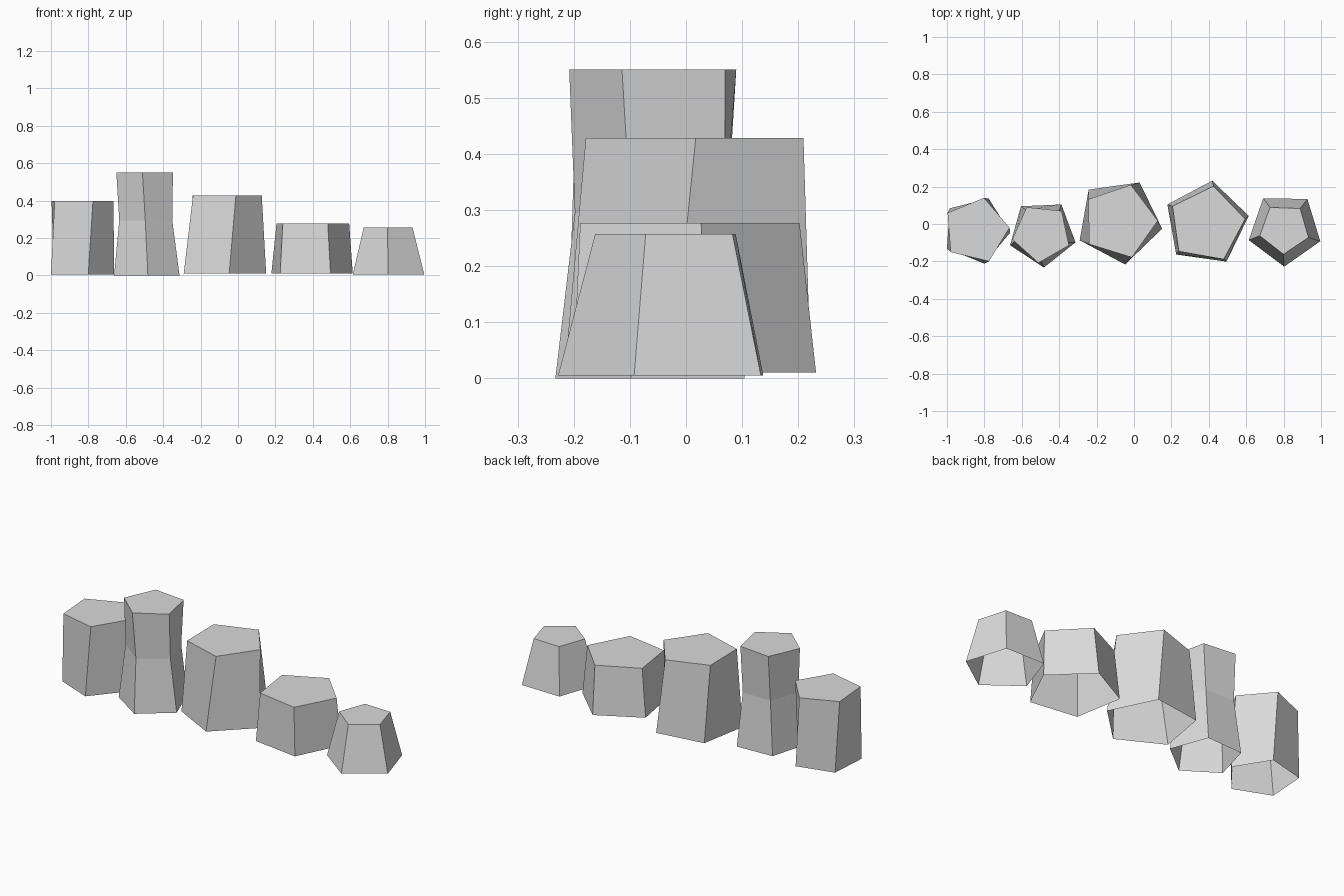
import bpy
import bmesh
from math import cos, sin, radians, tau

cube = bpy.data.objects.get("Cube")
if cube:
    bpy.data.objects.remove(cube, do_unlink=True)

stone = bpy.data.materials.new("pale_grey_stone")
stone.use_nodes = True
colour = (0.7, 0.7, 0.7, 1)
stone.diffuse_color = colour
stone.node_tree.nodes["Principled BSDF"].inputs["Base Color"].default_value = colour

SIDES = 5


def make_stone(name, sections):
    """Loft pentagons, each given as (x, y, z, radius, angle of one corner).

    The stone is a shell with a closed top and an open underside."""
    bm = bmesh.new()
    rings = []
    for x, y, z, radius, turn in sections:
        angles = [radians(turn) + tau * i / SIDES for i in range(SIDES)]
        rings.append([bm.verts.new((x + radius * cos(a), y + radius * sin(a), z))
                      for a in angles])
    for low, high in zip(rings, rings[1:]):
        for i in range(SIDES):
            j = (i + 1) % SIDES
            bm.faces.new((low[i], low[j], high[j], high[i]))
    bm.faces.new(rings[-1])
    mesh = bpy.data.meshes.new(name)
    bm.to_mesh(mesh)
    bm.free()
    mesh.materials.append(stone)
    obj = bpy.data.objects.new(name, mesh)
    bpy.context.collection.objects.link(obj)


# Straight column at the right end
make_stone("straight_stone", [(-0.845, -0.034, 0.005, 0.183, -4),
                              (-0.844, -0.034, 0.398, 0.179, 4.5)])
# Tall column with a narrow waist
make_stone("waisted_stone", [(-0.49, -0.049, 0, 0.184, -87.5),
                             (-0.492, -0.049, 0.295, 0.149, -91.5),
                             (-0.494, -0.049, 0.55, 0.16, -96)])
# Large middle block
make_stone("large_stone", [(-0.08, 0.0155, 0.01, 0.234, -10),
                           (-0.077, 0.0145, 0.428, 0.204, 0.8)])
# Wide low block
make_stone("low_stone", [(0.386, 0.003, 0.01, 0.231, 10),
                         (0.389, -0.002, 0.277, 0.2075, 8)])
# Small strongly tapered block at the left end
make_stone("tapered_stone", [(0.806, -0.027, 0.005, 0.201, -91),
                             (0.804, -0.025, 0.257, 0.137, -92)])
